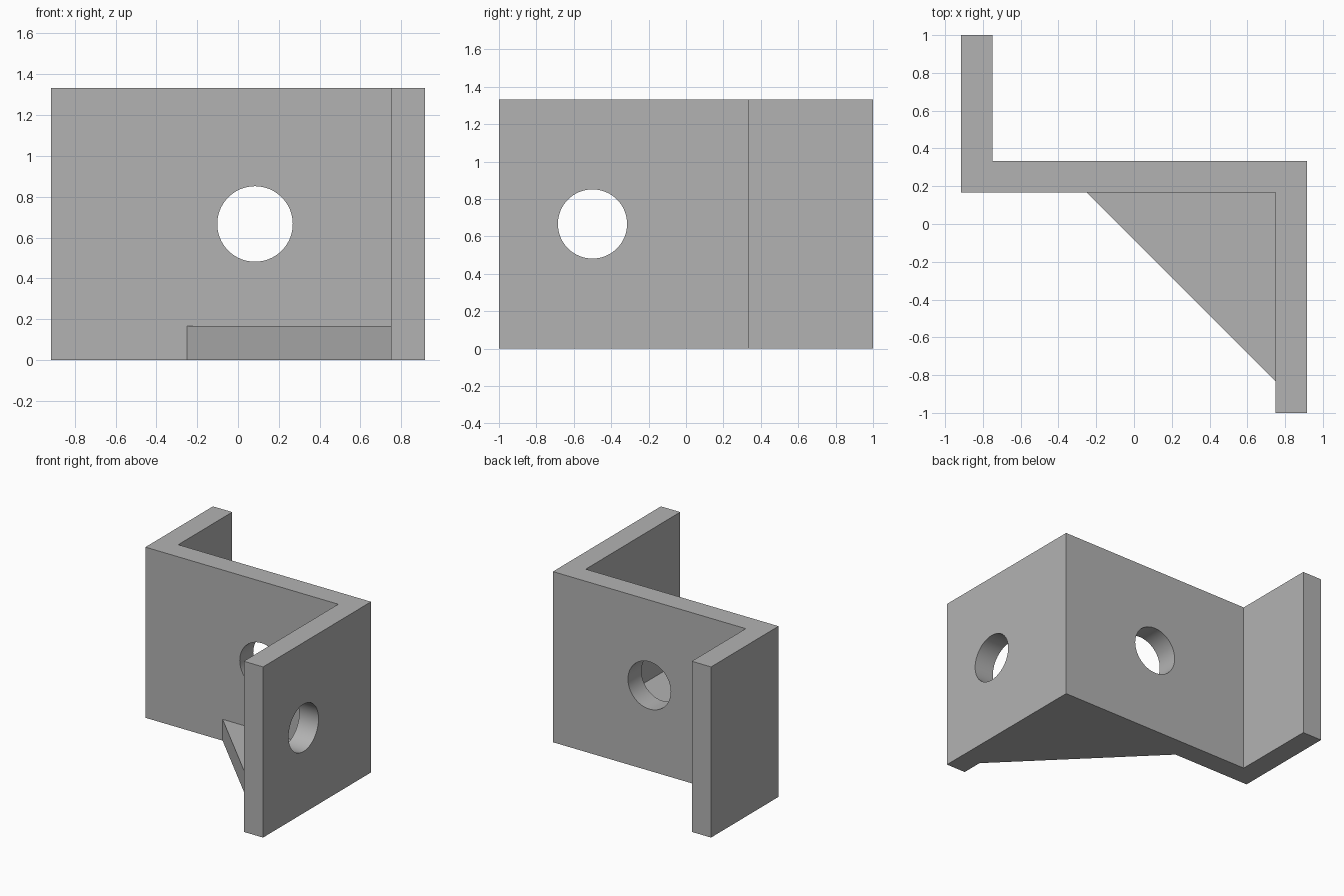
import bpy, bmesh, math

cube = bpy.data.objects.get("Cube")
if cube:
    bpy.data.objects.remove(cube, do_unlink=True)

T = 1 / 6            # plate thickness
H = 4 / 3            # bracket height
X = 11 / 12          # half width
WALL = T             # front face of the middle wall
HOLE_R = 0.185

grey = bpy.data.materials.new("plain grey")
grey.use_nodes = True
colour = (0.45, 0.45, 0.45, 1)
grey.diffuse_color = colour
grey.node_tree.nodes["Principled BSDF"].inputs["Base Color"].default_value = colour


def extrude_outline(name, outline, height):
    """Solid prism standing on the ground from a plan outline."""
    bm = bmesh.new()
    base = bm.faces.new([bm.verts.new((x, y, 0)) for x, y in outline])
    top = bmesh.ops.extrude_face_region(bm, geom=[base])["geom"]
    verts = [v for v in top if isinstance(v, bmesh.types.BMVert)]
    bmesh.ops.translate(bm, verts=verts, vec=(0, 0, height))
    bmesh.ops.recalc_face_normals(bm, faces=bm.faces)
    mesh = bpy.data.meshes.new(name)
    bm.to_mesh(mesh)
    bm.free()
    mesh.materials.append(grey)
    obj = bpy.data.objects.new(name, mesh)
    bpy.context.collection.objects.link(obj)
    return obj


def hole_cutter(name, location, rotation):
    bpy.ops.mesh.primitive_cylinder_add(vertices=64, radius=HOLE_R, depth=3 * T,
                                        location=location, rotation=rotation)
    obj = bpy.context.object
    obj.name = name
    obj.data.materials.append(grey)
    return obj


def combine(target, other, operation):
    mod = target.modifiers.new(other.name, 'BOOLEAN')
    mod.operation = operation
    mod.solver = 'EXACT'
    mod.object = other
    other.hide_render = True
    bpy.context.view_layer.objects.active = target
    bpy.ops.object.modifier_apply(modifier=mod.name)
    bpy.data.objects.remove(other, do_unlink=True)


# Z-shaped plate: rear flange, middle wall, front flange
bracket = extrude_outline("bracket", [
    (-X, 1), (-X, WALL), (X - T, WALL), (X - T, -1),
    (X, -1), (X, WALL + T), (T - X, WALL + T), (T - X, 1)], H)

# Triangular gusset in the corner, let into both plates for a clean union
inset = T / 2
gusset = extrude_outline("gusset", [
    (-0.25, WALL), (X - T, WALL - 1), (X - inset, WALL - 1),
    (X - inset, WALL + inset), (-0.25, WALL + inset)], T)
combine(bracket, gusset, 'UNION')

# Bolt holes through the middle wall and the front flange
quarter = math.pi / 2
combine(bracket, hole_cutter("wall_hole", (T / 2, WALL + T / 2, H / 2), (quarter, 0, 0)), 'DIFFERENCE')
combine(bracket, hole_cutter("flange_hole", (X - T / 2, -0.5, H / 2), (0, quarter, 0)), 'DIFFERENCE')

# Smooth bores, crisp plate edges
bpy.ops.object.select_all(action='DESELECT')
bracket.select_set(True)
bpy.context.view_layer.objects.active = bracket
bpy.ops.object.shade_smooth_by_angle(angle=math.radians(30))
